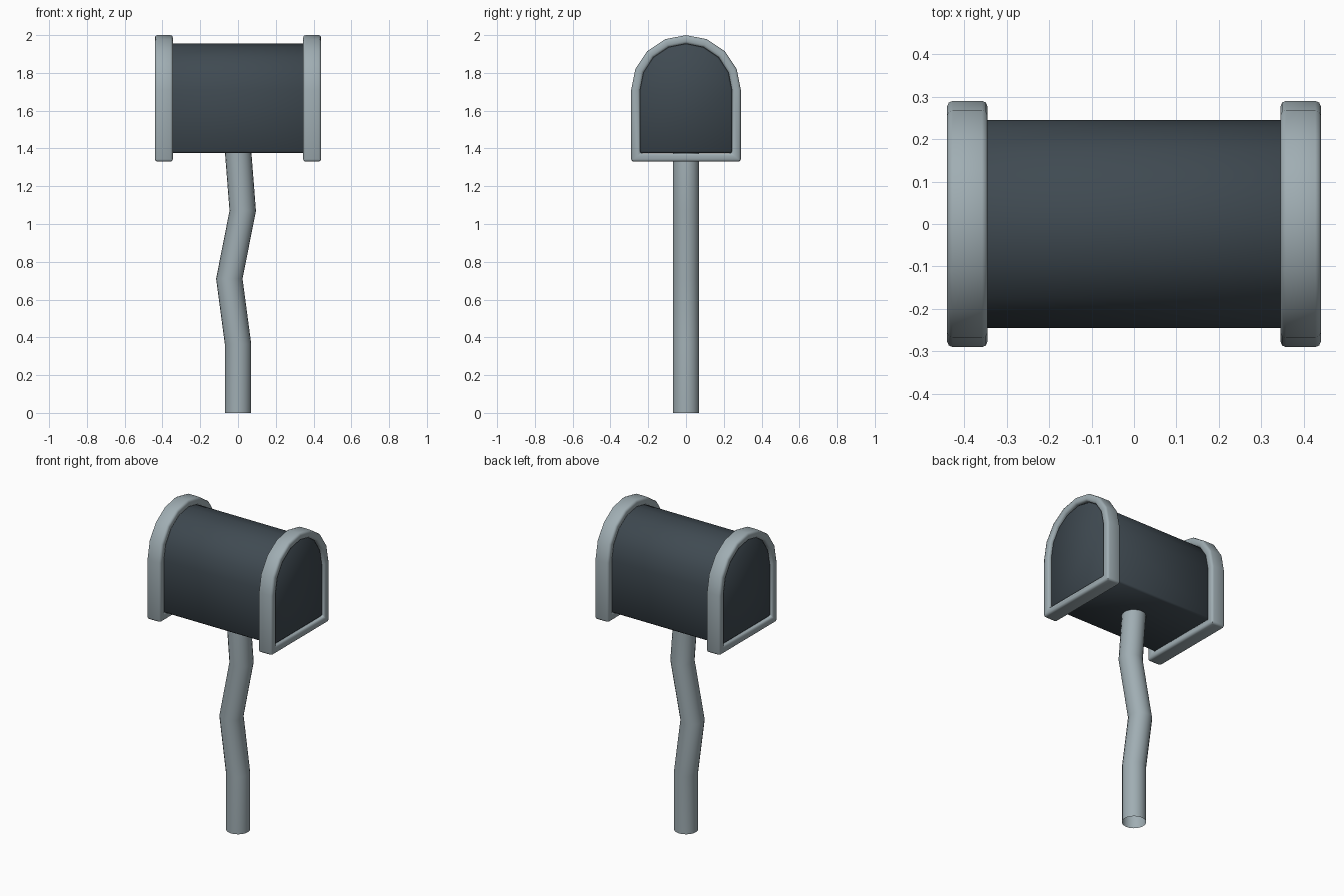
import bpy, bmesh, math

cube = bpy.data.objects.get("Cube")
if cube:
    bpy.data.objects.remove(cube, do_unlink=True)


def material(name, color):
    mat = bpy.data.materials.new(name)
    mat.use_nodes = True
    mat.diffuse_color = color
    bsdf = next(n for n in mat.node_tree.nodes if n.type == 'BSDF_PRINCIPLED')
    bsdf.inputs["Base Color"].default_value = color
    return mat


light = material("pale blue grey", (0.35, 0.42, 0.45, 1))
dark = material("dark slate", (0.05, 0.068, 0.083, 1))
ARCH_Z = 1.71


def arch(half, bottom, top, steps=8):
    """Outline of an arched box end: round top, square bottom (y, z)."""
    pts = [(half, bottom)]
    for i in range(steps + 1):
        a = math.pi * i / steps
        pts.append((half * math.cos(a), ARCH_Z + (top - ARCH_Z) * math.sin(a)))
    return pts + [(-half, bottom)]


def ring(bm, x, pts):
    return [bm.verts.new((x, y, z)) for y, z in pts]


def bridge(bm, a, b):
    n = len(a)
    for i in range(n):
        j = (i + 1) % n
        bm.faces.new((a[i], a[j], b[j], b[i]))


def finish(bm, name, mat, bevel=0.0, segments=2):
    bm.normal_update()
    bmesh.ops.recalc_face_normals(bm, faces=bm.faces)
    if bevel:
        edges = [e for e in bm.edges if len(e.link_faces) == 2
                 and e.calc_face_angle() > math.radians(50)]
        bmesh.ops.bevel(bm, geom=edges, offset=bevel, segments=segments,
                        profile=0.5, affect='EDGES')
    mesh = bpy.data.meshes.new(name)
    bm.to_mesh(mesh)
    bm.free()
    mesh.materials.append(mat)
    obj = bpy.data.objects.new(name, mesh)
    bpy.context.collection.objects.link(obj)
    bpy.ops.object.select_all(action='DESELECT')
    obj.select_set(True)
    bpy.context.view_layer.objects.active = obj
    bpy.ops.object.shade_smooth_by_angle(angle=math.radians(46))
    return obj


# Arched box body, its ends slightly recessed inside the rims
bm = bmesh.new()
body_outline = arch(0.245, 1.375, 1.955)
a, b = ring(bm, -0.425, body_outline), ring(bm, 0.425, body_outline)
bridge(bm, a, b)
bm.faces.new(a)
bm.faces.new(b)
finish(bm, "mailbox_body", dark, 0.01, 1)

# Rounded rim around each end
for name, side in (("left_rim", 1), ("right_rim", -1)):
    bm = bmesh.new()
    outer, inner = arch(0.29, 1.33, 2.0), arch(0.243, 1.374, 1.954)
    rings = [ring(bm, side * x, p) for x, p in
             ((0.345, outer), (0.44, outer), (0.44, inner), (0.345, inner))]
    for i in range(4):
        bridge(bm, rings[i], rings[(i + 1) % 4])
    finish(bm, name, light, 0.013)

# Crooked hollow post, open at the bottom
bm = bmesh.new()
SIDES, RADIUS = 20, 0.07
previous = None
for x, z in ((0, 0), (0, 0.365), (-0.046, 0.71), (0.025, 1.07), (0, 1.39)):
    loop = [bm.verts.new((x + RADIUS * math.cos(math.tau * i / SIDES),
                          RADIUS * math.sin(math.tau * i / SIDES), z))
            for i in range(SIDES)]
    if previous:
        bridge(bm, previous, loop)
    previous = loop
finish(bm, "post", light)
